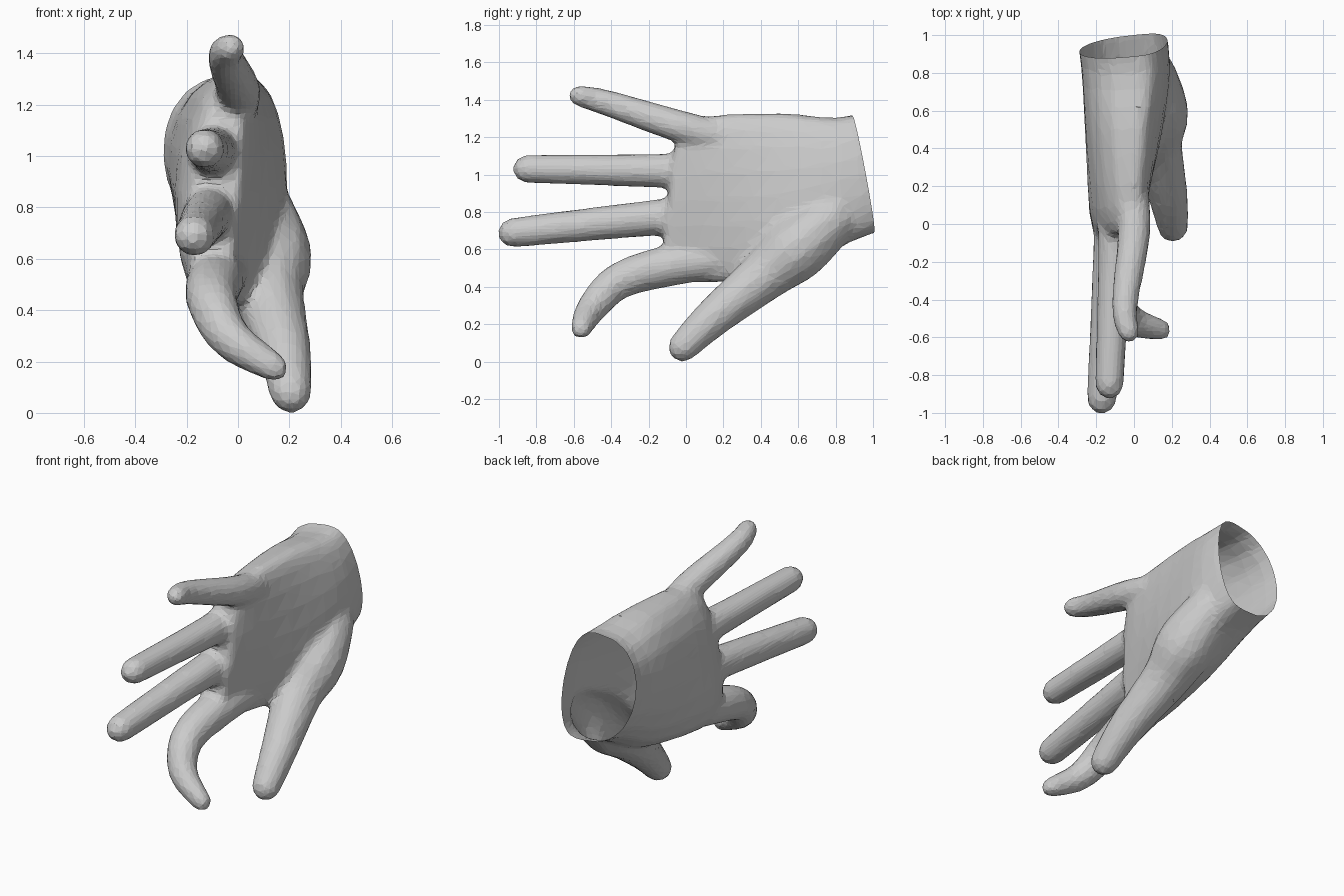
import bpy, bmesh, math
from mathutils import Vector

if "Cube" in bpy.data.objects:
    bpy.data.objects.remove(bpy.data.objects["Cube"])


def smooth_path(keys, steps):
    """Catmull-Rom interpolation of number tuples."""
    keys = [Vector(k) for k in keys]
    out = []
    for i in range(len(keys) - 1):
        a, b = keys[i], keys[i + 1]
        ta = (b - keys[max(i - 1, 0)]) / 2
        tb = (keys[min(i + 2, len(keys) - 1)] - a) / 2
        for s in range(steps):
            t = s / steps
            h = t * t * (3 - 2 * t)
            out.append(a * (1 - h) + b * h + ta * (t * (1 - t) ** 2) - tb * (t * t * (1 - t)))
    return out + [keys[-1]]


def loft(name, rings):
    """Closed skin over a list of point rings."""
    bm = bmesh.new()
    rows = [[bm.verts.new(p) for p in r] for r in rings]
    for a, b in zip(rows, rows[1:]):
        for i in range(len(a)):
            bm.faces.new((a[i - 1], a[i], b[i], b[i - 1]))
    bm.faces.new(rows[0])
    bm.faces.new(rows[-1])
    bmesh.ops.recalc_face_normals(bm, faces=bm.faces)
    me = bpy.data.meshes.new(name)
    bm.to_mesh(me)
    bm.free()
    ob = bpy.data.objects.new(name, me)
    bpy.context.collection.objects.link(ob)
    return ob


def finger(name, *keys, n=12):
    """Tapered tube through (x, y, z, radius) keys with a domed tip."""
    path = smooth_path(keys, 4)
    pts, rad = [p.xyz for p in path], [p[3] + 0.005 for p in path]
    end, r = pts[-1], rad[-1]
    d = (end - pts[-2]).normalized()
    for k in (1, 2, 3):
        a = math.pi * k / 7
        pts.append(end + d * r * math.sin(a) * 1.08)
        rad.append(r * math.cos(a))
    rings = []
    for k, p in enumerate(pts):
        d = (pts[min(k + 1, len(pts) - 1)] - pts[max(k - 1, 0)]).normalized()
        side = d.cross(Vector((0, 0, 1))).normalized()
        up = side.cross(d)
        angles = [2 * math.pi * (i + 0.5) / n for i in range(n)]
        rings.append([p + rad[k] * (side * math.cos(a) + up * math.sin(a)) for a in angles])
    return loft(name, rings)


def palm_ring(key, n=20):
    """Slanted oval: top-edge point, bottom-edge point, back and front bulge."""
    top, bottom, back, front = Vector(key[:3]), Vector(key[3:6]), key[6], key[7]
    ring = []
    for i in range(n):
        a = 2 * math.pi * i / n
        s = math.copysign(abs(math.sin(a)) ** 0.75, math.sin(a))
        p = top.lerp(bottom, (1 - math.cos(a)) / 2)
        p.x += s * (front if s > 0 else back)
        ring.append(p)
    return ring


# palm and wrist
palm_keys = (
    (-0.03, 1.00, 1.35, 0.02, 1.14, 0.73, 0.31, 0.16),
    (0.03, 0.80, 1.305, 0.07, 0.86, 0.63, 0.33, 0.14),
    (0.02, 0.50, 1.33, 0.06, 0.50, 0.45, 0.30, 0.11),
    (0.00, 0.08, 1.31, -0.07, 0.06, 0.42, 0.20, 0.09),
    (-0.03, -0.05, 1.23, -0.09, -0.14, 0.46, 0.12, 0.07))
hand = loft("hand", [palm_ring(k) for k in smooth_path(palm_keys, 3)])

# fingers and thumb
digits = [
    finger("little_finger", (-0.01, 0.18, 1.2, 0.085), (0.0, -0.06, 1.265, 0.083),
           (-0.05, -0.43, 1.385, 0.066), (-0.03, -0.565, 1.42, 0.055)),
    finger("ring_finger", (-0.09, 0.15, 1.02, 0.11), (-0.1, -0.15, 1.02, 0.088),
           (-0.13, -0.845, 1.03, 0.073)),
    finger("middle_finger", (-0.1, 0.15, 0.785, 0.11), (-0.12, -0.15, 0.77, 0.094),
           (-0.17, -0.92, 0.69, 0.077)),
    finger("index_finger", (-0.06, 0.2, 0.55, 0.1), (-0.09, -0.1, 0.51, 0.107),
           (-0.1, -0.36, 0.43, 0.095), (-0.03, -0.5, 0.29, 0.08), (0.135, -0.56, 0.18, 0.055)),
    finger("thumb", (0.08, 0.82, 0.8, 0.13), (0.115, 0.6, 0.61, 0.17),
           (0.12, 0.42, 0.46, 0.135), (0.18, 0.15, 0.24, 0.102), (0.205, -0.01, 0.085, 0.08)),
]

# fuse into one skin, blend the webs, reduce to flat facets
for d in digits:
    m = hand.modifiers.new("fuse", 'BOOLEAN')
    m.operation, m.solver, m.object = 'UNION', 'EXACT', d
m = hand.modifiers.new("blend", 'REMESH')
m.mode, m.voxel_size = 'VOXEL', 0.02
m = hand.modifiers.new("soften", 'SMOOTH')
m.factor, m.iterations = 0.5, 9
m = hand.modifiers.new("facets", 'DECIMATE')
m.ratio = 0.14
dg = bpy.context.evaluated_depsgraph_get()
skin = bpy.data.meshes.new_from_object(hand.evaluated_get(dg))
hand.modifiers.clear()
hand.data = skin
for d in digits:
    bpy.data.objects.remove(d)

# cut the wrist open along its slanted rim
bm = bmesh.new()
bm.from_mesh(skin)
bmesh.ops.bisect_plane(bm, geom=bm.verts[:] + bm.edges[:] + bm.faces[:], dist=0.0001,
                       plane_co=(-0.05, 0.88, 1.33), plane_no=(-0.1, 1, 0.18), clear_outer=True)
for f in bm.faces:
    f.smooth = False
bm.to_mesh(skin)
bm.free()
